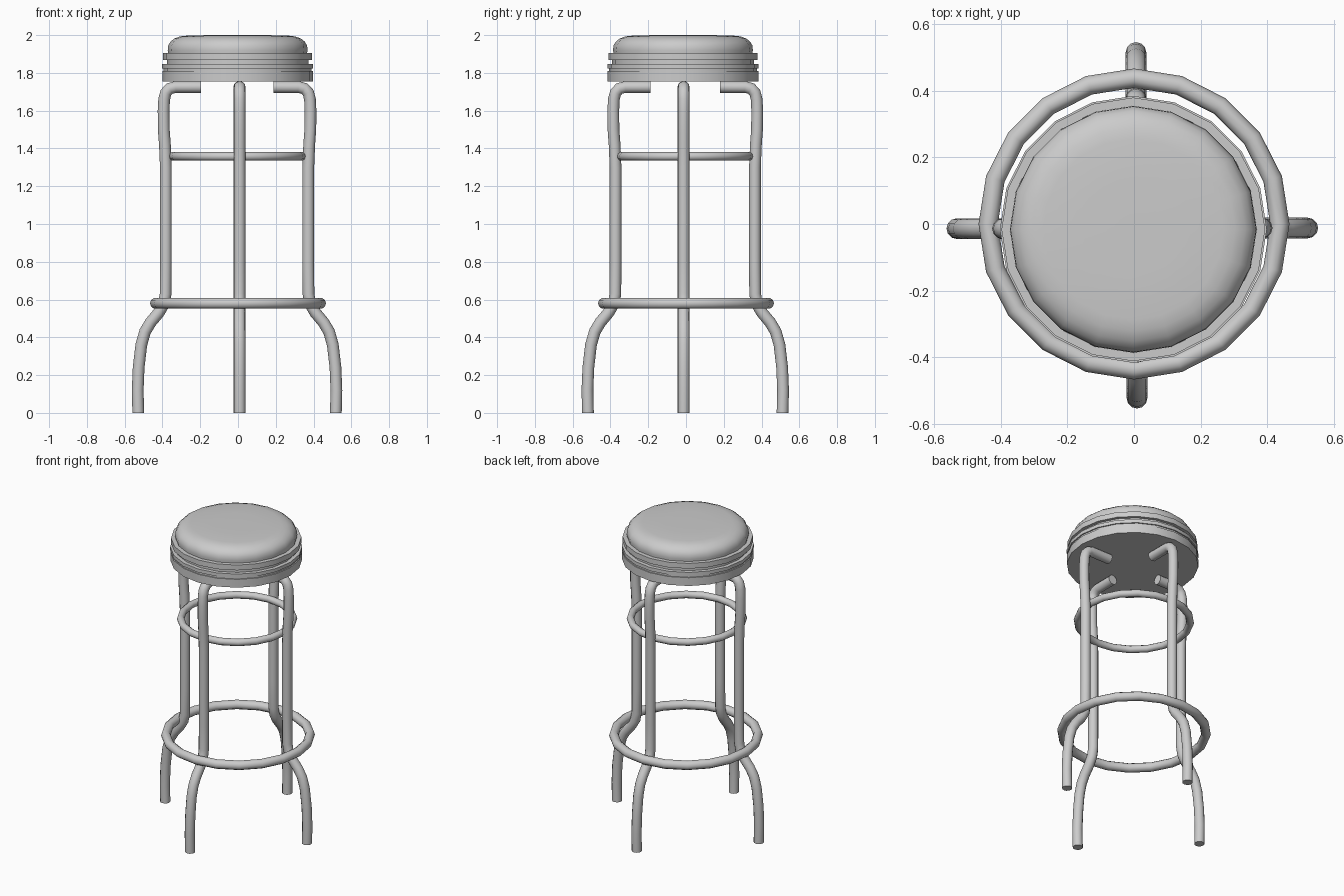
import bpy, bmesh, math
from mathutils import Vector

if "Cube" in bpy.data.objects:
    bpy.data.objects.remove(bpy.data.objects["Cube"])


def finish(name, bm, angle=40):
    bmesh.ops.recalc_face_normals(bm, faces=bm.faces)
    me = bpy.data.meshes.new(name)
    bm.to_mesh(me)
    bm.free()
    ob = bpy.data.objects.new(name, me)
    bpy.context.collection.objects.link(ob)
    bpy.ops.object.select_all(action='DESELECT')
    ob.select_set(True)
    bpy.context.view_layer.objects.active = ob
    bpy.ops.object.shade_smooth_by_angle(angle=math.radians(angle))
    return ob


def skin(bm, loops, closed):
    n = len(loops[0])
    pairs = list(zip(loops, loops[1:] + loops[:1]))
    for a, b in (pairs if closed else pairs[:-1]):
        for i in range(n):
            j = (i + 1) % n
            bm.faces.new((a[i], a[j], b[j], b[i]))
    if not closed:
        bm.faces.new(loops[0])
        bm.faces.new(loops[-1])


def lathe(name, profile, center, sides=20, angle=40):
    bm = bmesh.new()
    loops = [[bm.verts.new((center[0] + r * math.cos(2 * math.pi * k / sides),
                            center[1] + r * math.sin(2 * math.pi * k / sides), z))
              for k in range(sides)] for r, z in profile]
    skin(bm, loops, False)
    return finish(name, bm, angle)


def ring(name, radius, tube, center, sides=20, tube_sides=10):
    bm = bmesh.new()
    loops = []
    for k in range(sides):
        a = 2 * math.pi * k / sides
        loop = []
        for t in range(tube_sides):
            b = 2 * math.pi * t / tube_sides
            r = radius + tube * math.cos(b)
            loop.append(bm.verts.new((center[0] + r * math.cos(a), center[1] + r * math.sin(a),
                                      center[2] + tube * math.sin(b))))
        loops.append(loop)
    skin(bm, loops, True)
    return finish(name, bm, 60)


# Leg centreline as (distance from axis, height), from floor to under the seat
LEG = [(.523, 0), (.526, .12), (.521, .24), (.507, .36), (.487, .43), (.457, .48),
       (.415, .53), (.388, .575), (.378, .63), (.377, .8), (.377, 1.3), (.382, 1.42),
       (.388, 1.5), (.389, 1.6), (.386, 1.66), (.377, 1.695), (.357, 1.717), (.325, 1.725), (.192, 1.725)]


def leg(name, angle, shift, center, tube=.031, sides=12):
    bm = bmesh.new()
    pts = [Vector((r + shift, 0, z)) for r, z in LEG]
    ca, sa = math.cos(angle), math.sin(angle)
    loops = []
    for i, p in enumerate(pts):
        # Average of neighbouring directions gives the section plane
        d1 = (pts[i] - pts[i - 1]).normalized() if i else Vector((0, 0, 1))
        d2 = (pts[i + 1] - pts[i]).normalized() if i < len(pts) - 1 else d1
        d = (d1 + d2).normalized() if i else d1
        side = Vector((0, 1, 0)).cross(d)
        loop = []
        for k in range(sides):
            b = 2 * math.pi * k / sides
            v = p + side * tube * math.cos(b) + Vector((0, tube * math.sin(b), 0))
            loop.append(bm.verts.new((center[0] + v.x * ca - v.y * sa,
                                      center[1] + v.x * sa + v.y * ca, v.z)))
        loops.append(loop)
    skin(bm, loops, False)
    return finish(name, bm, 60)


# Seat: padded cushion over a grooved metal band
C = (-.002, -.016)
lathe("seat_cushion", [(.366, 1.89), (.37, 1.92), (.368, 1.945), (.355, 1.966), (.335, 1.982),
                       (.305, 1.993), (.27, 1.997), (.15, 2.0), (.03, 2.0)], C)
lathe("seat_band", [(.38, 1.755), (.399, 1.755), (.399, 1.81), (.392, 1.81), (.392, 1.823),
                    (.4, 1.823), (.4, 1.846), (.375, 1.846), (.375, 1.869),
                    (.395, 1.869), (.395, 1.904), (.36, 1.904)], C, angle=30)

# Four bent tube legs
for name, quarter, shift, c in (("right_leg", 0, 0, (-.005, -.012)), ("back_leg", 1, -.008, (.006, -.004)),
                                ("left_leg", 2, 0, (-.005, -.014)), ("front_leg", 3, -.008, (.009, -.004))):
    leg(name, quarter * math.pi / 2, shift, c)

# Foot ring outside the legs and brace ring inside them
ring("foot_ring", .437, .029, (0, 0, .58))
ring("brace_ring", .342, .023, (-.003, -.005, 1.358))
